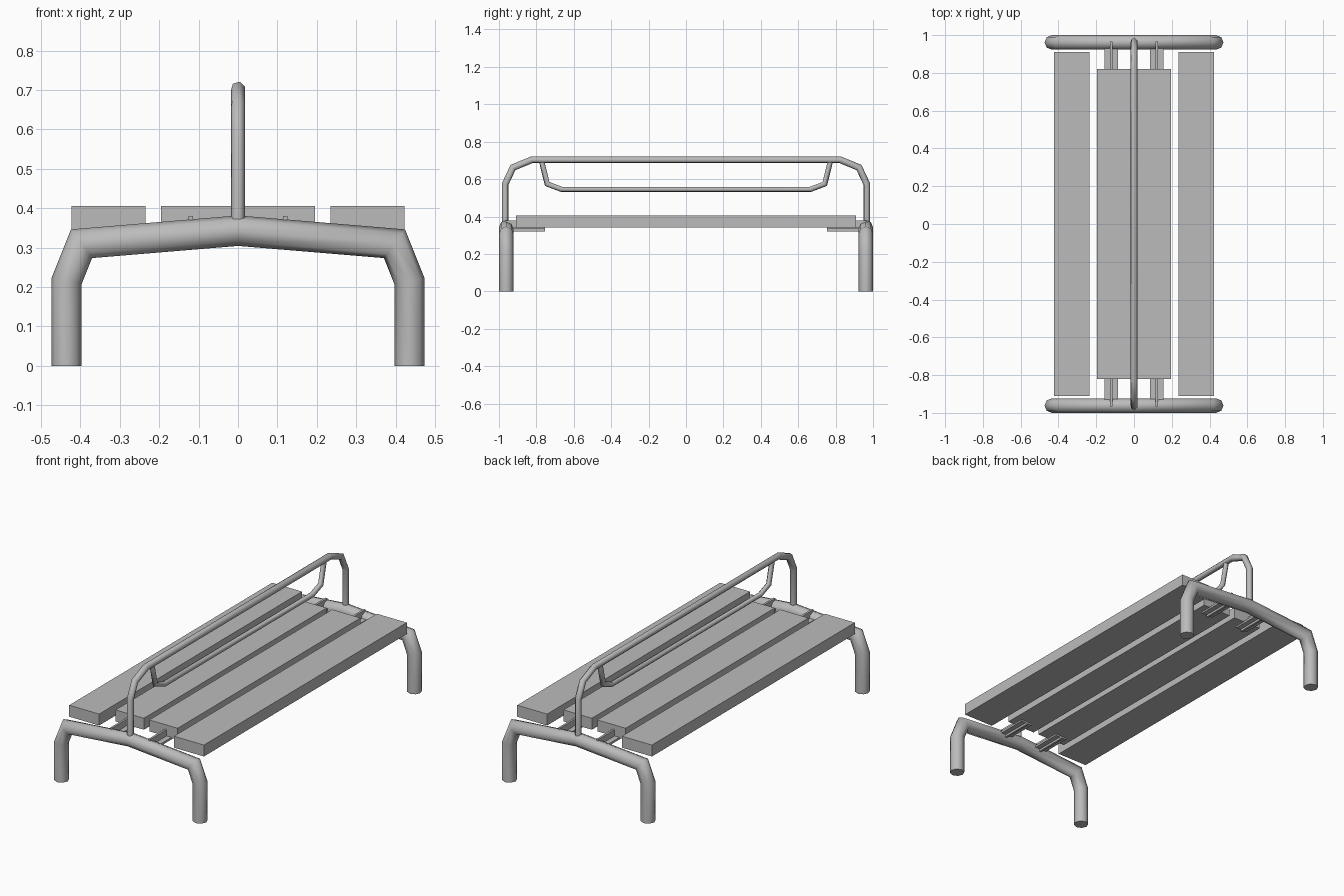
import bpy
import bmesh
import math
from mathutils import Vector

if "Cube" in bpy.data.objects:
    bpy.data.objects.remove(bpy.data.objects["Cube"])

grey = bpy.data.materials.new("plain grey")
GREY = (0.5, 0.5, 0.5, 1)
grey.diffuse_color = GREY
grey.use_nodes = True
grey.node_tree.nodes["Principled BSDF"].inputs["Base Color"].default_value = GREY


def finish(name, bm, smooth=False):
    bmesh.ops.recalc_face_normals(bm, faces=bm.faces)
    mesh = bpy.data.meshes.new(name)
    bm.to_mesh(mesh)
    bm.free()
    mesh.materials.append(grey)
    obj = bpy.data.objects.new(name, mesh)
    bpy.context.collection.objects.link(obj)
    if smooth:
        bpy.ops.object.select_all(action="DESELECT")
        obj.select_set(True)
        bpy.context.view_layer.objects.active = obj
        bpy.ops.object.shade_smooth_by_angle(angle=math.radians(65))
    return obj


def box(name, low, high):
    bm = bmesh.new()
    bmesh.ops.create_cube(bm, size=1)
    for v in bm.verts:
        v.co = [a if c < 0 else b for c, a, b in zip(v.co, low, high)]
    return finish(name, bm)


def tube(name, path, normal, radius, sides, phase=0):
    """Sweep a polygon along a planar path with mitred bends."""
    pts = [Vector(p) for p in path]
    normal = Vector(normal)
    bm = bmesh.new()
    rings = []
    for i, p in enumerate(pts):
        before = (p - pts[i - 1]).normalized() if i else None
        after = (pts[i + 1] - p).normalized() if i < len(pts) - 1 else None
        before, after = before or after, after or before
        tangent = (before + after).normalized()
        across = normal.cross(tangent) / tangent.dot(after)
        ring = []
        for k in range(sides):
            a = phase + math.tau * k / sides
            ring.append(bm.verts.new(
                p + radius * (math.cos(a) * normal + math.sin(a) * across)))
        rings.append(ring)
    for r, s in zip(rings, rings[1:]):
        for k in range(sides):
            j = (k + 1) % sides
            bm.faces.new((r[k], r[j], s[j], s[k]))
    bm.faces.new(rings[0])
    bm.faces.new(rings[-1])
    return finish(name, bm, smooth=True)


# Bent end frames, front and back
half = [(0.435, 0), (0.435, 0.215), (0.397, 0.31)]
outline = [(-x, z) for x, z in half] + [(0, 0.343)] + half[::-1]
for end, sy in (("front", -1), ("back", 1)):
    y = sy * 0.9615
    tube(end + "_leg_frame", [(x, y, z) for x, z in outline],
         (0, 1, 0), 0.0385, 8)

# Four seat planks, the inner pair shorter
for side, sx in (("left", 1), ("right", -1)):
    for kind, x0, x1, length in (("outer", 0.235, 0.423, 0.91),
                                 ("inner", 0.017, 0.195, 0.82)):
        xs = sorted((sx * x0, sx * x1))
        box(f"{side}_{kind}_plank", (xs[0], -length, 0.341),
            (xs[1], length, 0.406))

    # Ribbed brackets joining planks to the end frames
    for end, sy in (("front", -1), ("back", 1)):
        ys = sorted((sy * 0.755, sy * 0.965))
        x = sx * 0.12
        box(f"{side}_{end}_bracket_plate", (x - 0.036, ys[0], 0.332),
            (x + 0.036, ys[1], 0.344))
        box(f"{side}_{end}_bracket_rib", (x - 0.006, ys[0], 0.32),
            (x + 0.006, ys[1], 0.38))


# Central rails
def rail(name, half_path, radius):
    path = [(0, -y, z) for y, z in half_path]
    path += [(0, y, z) for y, z in half_path[::-1]]
    tube(name, path, (1, 0, 0), radius, 6, math.radians(15))


rail("top_rail", [(0.966, 0.35), (0.966, 0.575), (0.925, 0.662),
                  (0.825, 0.703)], 0.0185)
rail("lower_rail", [(0.772, 0.695), (0.742, 0.574), (0.665, 0.545)], 0.0145)
